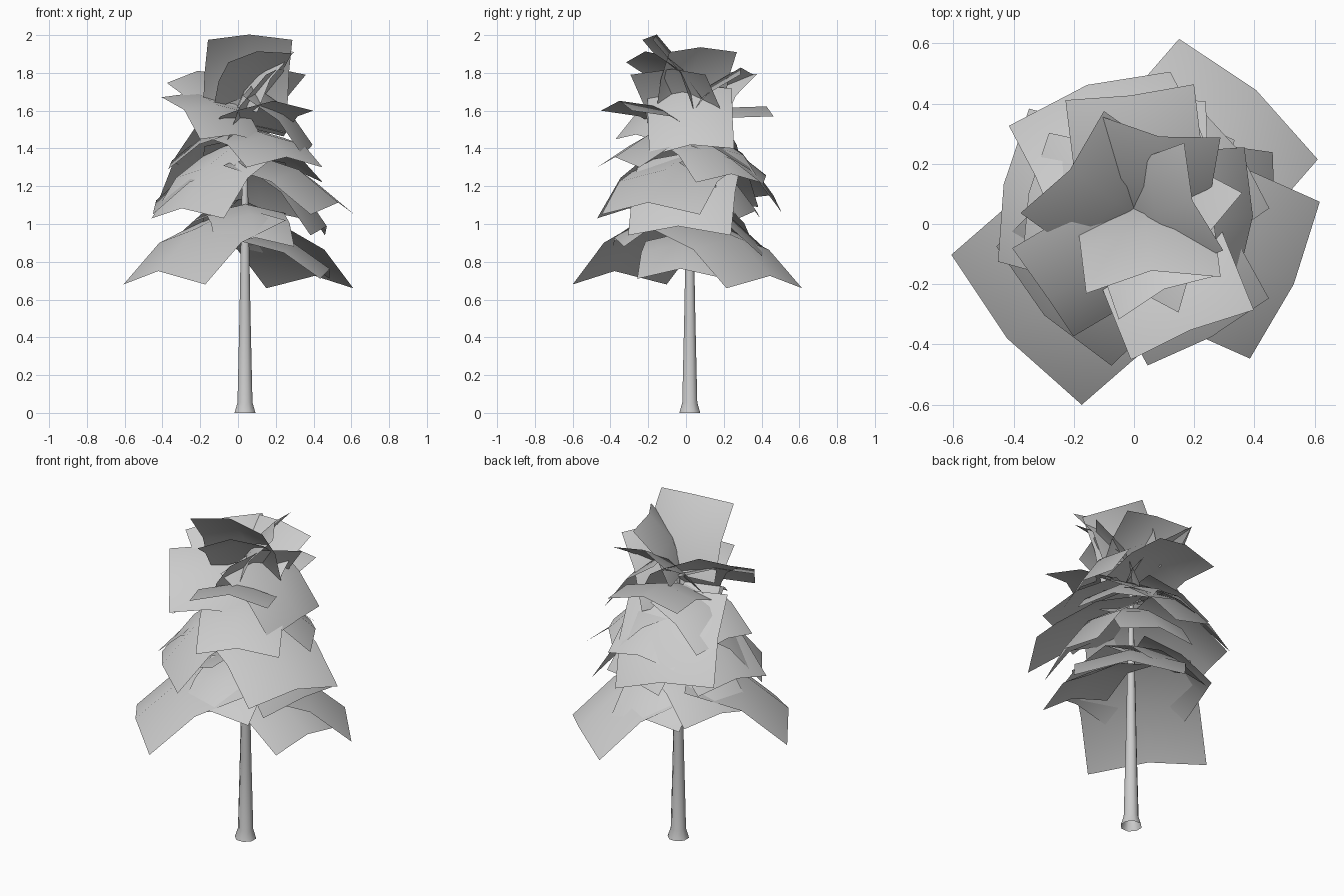
import bpy
import bmesh
from math import cos, sin, radians, tau
from mathutils import Matrix, Vector

default_cube = bpy.data.objects.get("Cube")
if default_cube:
    bpy.data.objects.remove(default_cube, do_unlink=True)

AXIS = Vector((0.037, 0.02, 0))
FOLD = 0.125  # height of the spine fold, as a share of the branch size
BEND = 0.09   # height of the bend along the branch


def make_material(name, colour):
    material = bpy.data.materials.new(name)
    material.use_nodes = True
    material.diffuse_color = colour
    material.node_tree.nodes["Principled BSDF"].inputs["Base Color"].default_value = colour
    return material


grey = make_material("light grey", (0.6, 0.6, 0.6, 1))


def finish(name, bm, angle):
    """Turn a bmesh into a smooth-shaded object."""
    mesh = bpy.data.meshes.new(name)
    bm.to_mesh(mesh)
    bm.free()
    mesh.materials.append(grey)
    obj = bpy.data.objects.new(name, mesh)
    bpy.context.collection.objects.link(obj)
    bpy.ops.object.select_all(action="DESELECT")
    obj.select_set(True)
    bpy.context.view_layer.objects.active = obj
    bpy.ops.object.shade_smooth_by_angle(angle=radians(angle))


def build_trunk(profile, sides=8):
    """Loft a round tapering trunk, open at the foot, through (height, radius) pairs."""
    bm = bmesh.new()
    rings = []
    for height, radius in profile:
        ring = []
        for i in range(sides):
            turn = tau * (i + 0.5) / sides
            offset = Vector((radius * cos(turn), radius * sin(turn), height))
            ring.append(bm.verts.new(AXIS + offset))
        rings.append(ring)
    for lower, upper in zip(rings, rings[1:]):
        for i in range(sides):
            j = (i + 1) % sides
            bm.faces.new((lower[i], lower[j], upper[j], upper[i]))
    bm.faces.new(rings[-1])
    finish("trunk", bm, 50)


def build_branch(name, azimuth, size, pitch, roll, tip_height):
    """A square sheet from the trunk, folded on its spine and bent along its length.

    Pitch lifts the tip above the trunk end; roll lifts the sheet's left side.
    """
    root = AXIS + Vector((0, 0, tip_height - size * sin(radians(pitch))))
    place = (Matrix.Translation(root)
             @ Matrix.Rotation(radians(azimuth), 4, "Z")
             @ Matrix.Rotation(radians(-pitch), 4, "Y")
             @ Matrix.Rotation(radians(roll), 4, "X"))
    bm = bmesh.new()
    rows = []
    for along in (0, 0.5, 1):
        row = []
        for across in (-1, 0, 1):
            lift = FOLD * (1 - abs(across)) + BEND * 4 * along * (1 - along)
            point = size * Vector((along, across / 2, lift))
            row.append(bm.verts.new(place @ point))
        rows.append(row)
    for inner, outer in zip(rows, rows[1:]):
        for i in range(2):
            bm.faces.new((inner[i], outer[i], outer[i + 1], inner[i + 1]))
    finish(name, bm, 80)


# Trunk with a flared foot
build_trunk([(0, 0.06), (0.055, 0.043), (0.5, 0.032), (0.9, 0.024),
             (1.4, 0.013), (1.72, 0.004)])

# Foliage tiers: azimuth, size, pitch, roll, tip height
tiers = {
    "lower": [
        (221, .66, -31, 0, .68),
        (49, .61, -31, 0, .66),
        (-6, .47, -25, 0, .71),
        (-82, .42, -25, 0, .88),
        (-8, .55, -45, 0, .94),
        (95, .43, -32, 0, .83),
        (159, .45, -30, 0, .86),
    ],
    "middle": [
        (-24, .57, -27, 0, 1.05),
        (224, .55, -40, 0, 1.03),
        (115, .57, -40, 10, 1.1),
        (166, .52, -30, -5, 1.07),
        (75, .44, -42, 0, 1.03),
        (35, .42, -32, 0, 1.22),
        (92, .43, -28, 0, 1.21),
        (168, .42, -28, 0, 1.29),
        (-61, .46, -20, 0, 1.3),
    ],
    "upper": [
        (2, .45, -45, 7, 1.38),
        (216, .42, 2, -32, 1.56),
        (-68, .44, 18, 0, 1.6),
        (97, .43, 12, 0, 1.57),
    ],
    "crown": [
        (146, .44, 41, -8, 1.77),
        (80, .4, 40, 0, 1.79),
        (-28, .45, 57, 0, 1.79),
        (20, .38, 57, 0, 1.91),
        (-73, .37, 42, 10, 1.88),
        (-83, .45, 60, 0, 1.975),
    ],
}
for tier, branches in tiers.items():
    for number, branch in enumerate(branches, start=1):
        build_branch(f"{tier}_branch_{number}", *branch)
